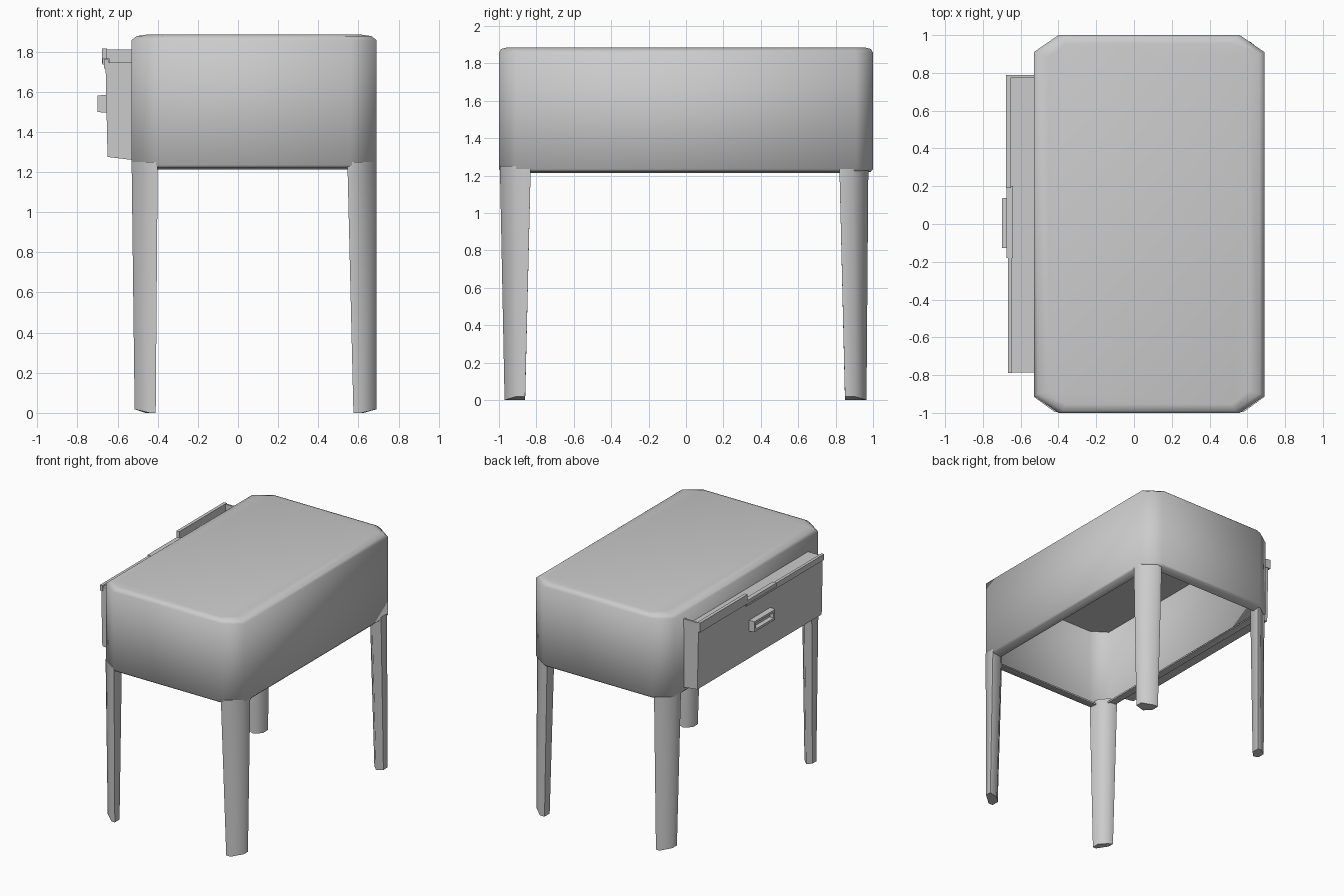
import bpy, bmesh, math

if "Cube" in bpy.data.objects:
    bpy.data.objects.remove(bpy.data.objects["Cube"])

def make(name, rings, angle=40):
    """Loft a closed solid through equal-length rings of points."""
    bm = bmesh.new()
    loops = [[bm.verts.new(p) for p in r] for r in rings]
    n = len(rings[0])
    for a, b in zip(loops, loops[1:]):
        for i in range(n):
            j = (i + 1) % n
            bm.faces.new((a[i], a[j], b[j], b[i]))
    bm.faces.new(loops[0][::-1])
    bm.faces.new(loops[-1])
    bmesh.ops.recalc_face_normals(bm, faces=bm.faces)
    me = bpy.data.meshes.new(name)
    bm.to_mesh(me)
    bm.free()
    ob = bpy.data.objects.new(name, me)
    bpy.context.collection.objects.link(ob)
    bpy.ops.object.select_all(action='DESELECT')
    ob.select_set(True)
    bpy.context.view_layer.objects.active = ob
    bpy.ops.object.shade_smooth_by_angle(angle=math.radians(angle))
    return ob

def octagon(z, dx=0.0, dy=None, a=0.13, b=0.09):
    """Table footprint with chamfered corners, inset by dx and dy."""
    dy = dx if dy is None else dy
    x0, x1, y = -0.53 + dx, 0.69 - dx, 1 - dy
    return [(x0 + a, -y, z), (x1 - a, -y, z), (x1, -y + b, z), (x1, y - b, z),
            (x1 - a, y, z), (x0 + a, y, z), (x0, y - b, z), (x0, -y + b, z)]

def box(name, x, y, z):
    def ring(h):
        return [(x[0], y[0], h), (x[1], y[0], h), (x[1], y[1], h), (x[0], y[1], h)]
    return make(name, [ring(z[0]), ring(z[1])], 30)

# Body: softly crowned top, thin hollow shell with an inward rim below
make("table_body", [octagon(1.865, 0.03, a=0.12, b=0.08), octagon(1.235, 0.015),
                    octagon(1.225, 0.08, a=0.05, b=0.04),
                    octagon(1.213, 0.08, a=0.05, b=0.04),
                    octagon(1.22, 0.012), octagon(1.235),
                    octagon(1.857), octagon(1.877, 0.025, 0.012),
                    octagon(1.885, 0.08, 0.045, 0.09, 0.07)], 80)

# Tapered legs, chamfered on the outer and inner corners
def leg(name, top, foot):
    rings = []
    for (xo, xi, yo, yi), z, cx, cy in ((foot, 0.0, 0.075, 0.06), (top, 1.25, 0.11, 0.08)):
        sx = 1 if xi > xo else -1
        sy = 1 if yi > yo else -1
        lift = 0.018 if z == 0 else 0
        k = 0.05 if z == 0 else 0.065
        rings.append([(xi, yi - sy * k, z), (xi, yo, z), (xo + sx * cx, yo, z),
                      (xo, yo + sy * cy, z + lift), (xo, yi, z + lift),
                      (xi - sx * k, yi, z)])
    make(name, rings, 65)

for side, tx, fx in (("left", (-0.53, -0.40), (-0.515, -0.41)),
                     ("right", (0.69, 0.545), (0.69, 0.575))):
    for end, ty, fy in (("front", (-0.995, -0.83), (-0.97, -0.86)),
                        ("back", (0.975, 0.82), (0.965, 0.85))):
        leg(f"{end}_{side}_leg", tx + ty, fx + fy)

# Drawer standing off the left side
def drawer_ring(z, x, lift=0):
    return [(x, -0.785, z + lift), (-0.525, -0.785, z),
            (-0.525, 0.785, z), (x, 0.785, z + lift)]

make("drawer", [drawer_ring(1.26, -0.65, 0.015), drawer_ring(1.745, -0.66)], 30)

# Lip along the drawer's upper edge, taller on the back part
box("drawer_lip_back", (-0.678, -0.652), (0.19, 0.79), (1.74, 1.815))
box("drawer_lip_front", (-0.668, -0.645), (-0.79, 0.19), (1.715, 1.76))
box("lip_bracket", (-0.675, -0.64), (-0.18, 0.20), (1.735, 1.765))
box("drawer_end_trim", (-0.67, -0.525), (0.775, 0.79), (1.74, 1.81))

# Drawer pull with a sunken slot
def pull_ring(x, d):
    y0, y1, z0, z1 = -0.13 + d, 0.14 - d, 1.495 + d, 1.585 - d
    return [(x, y0, z0), (x, y1, z0), (x, y1, z1), (x, y0, z1)]

make("drawer_pull", [pull_ring(-0.65, 0), pull_ring(-0.70, 0.004),
                     pull_ring(-0.70, 0.022), pull_ring(-0.668, 0.026)], 30)
